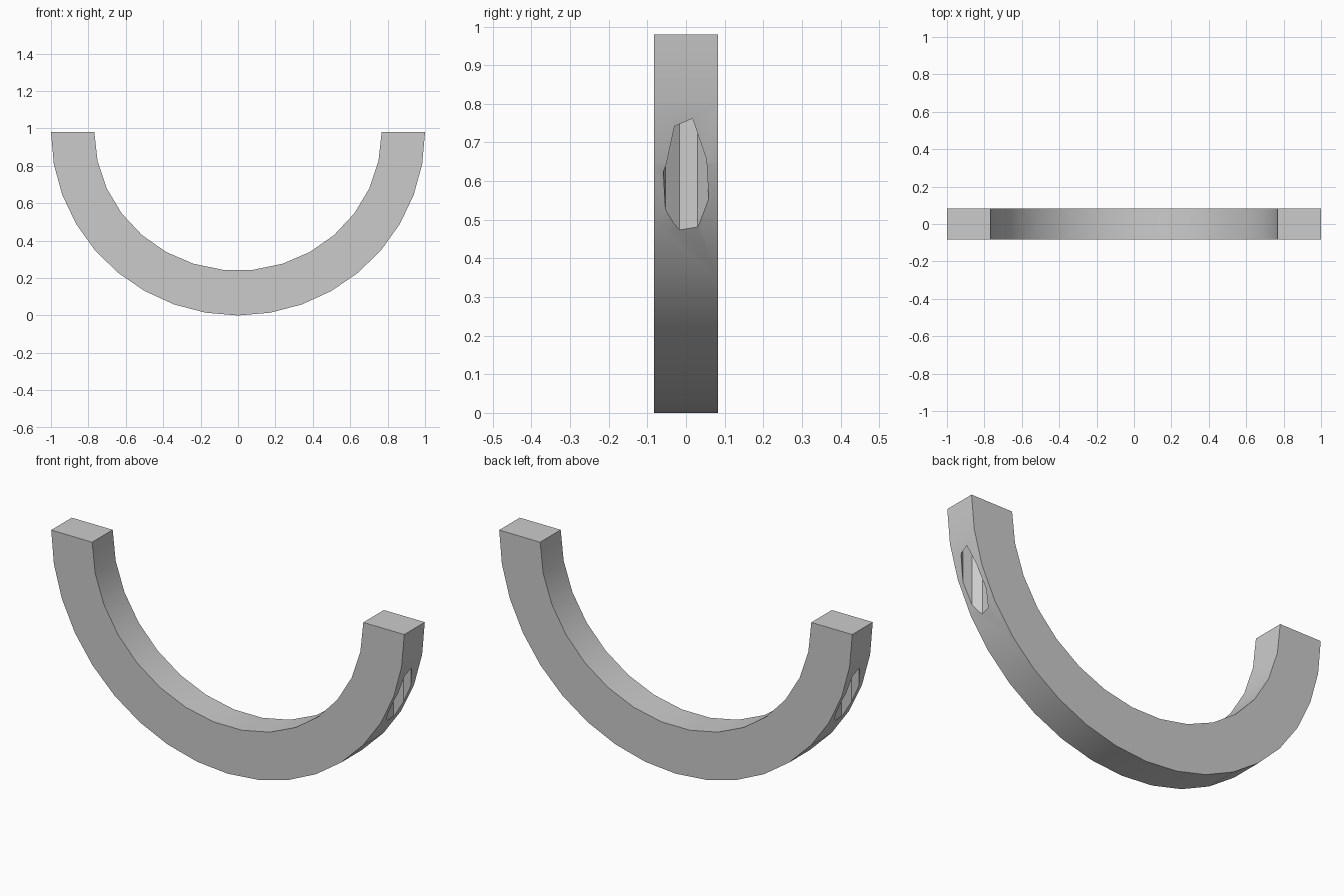
import bpy, bmesh
from math import sin, cos, pi, radians

if "Cube" in bpy.data.objects:
    bpy.data.objects.remove(bpy.data.objects["Cube"])

TOP, HALF = 0.98, 0.083

grey = bpy.data.materials.new("plain_grey")
grey.use_nodes = True
grey.diffuse_color = (0.6, 0.6, 0.6, 1)
grey.node_tree.nodes["Principled BSDF"].inputs["Base Color"].default_value = (0.6, 0.6, 0.6, 1)


def arc(rx, rz, steps):
    """Lower half of an ellipse hanging from the top plane, from -x to +x."""
    return [(-rx * cos(pi * i / steps), TOP - rz * sin(pi * i / steps))
            for i in range(steps + 1)]


# Half ring: outer and inner arcs joined to one profile and extruded
profile = arc(1, TOP, 18) + arc(0.768, 0.74, 15)[::-1]
bm = bmesh.new()
face = bm.faces.new([bm.verts.new((x, -HALF, z)) for x, z in profile])
side = bmesh.ops.extrude_face_region(bm, geom=[face])
bmesh.ops.translate(bm, vec=(0, 2 * HALF, 0),
                    verts=[v for v in side["geom"] if isinstance(v, bmesh.types.BMVert)])
bmesh.ops.recalc_face_normals(bm, faces=bm.faces)
mesh = bpy.data.meshes.new("half_ring")
bm.to_mesh(mesh)
bm.free()
ring = bpy.data.objects.new("half_ring", mesh)
bpy.context.collection.objects.link(ring)
mesh.materials.append(grey)

# Blind upright holes opening on the outer wall of each arm
for name, s in (("left", 1), ("right", -1)):
    bpy.ops.mesh.primitive_cylinder_add(vertices=8, radius=0.061, depth=0.6,
                                        location=(s * 0.913, 0, 0.53),
                                        rotation=(0, 0, radians(16)))
    cutter = bpy.context.object
    cutter.name = name + "_hole_cutter"
    cutter.data.materials.append(grey)
    cutter.hide_render = True
    cutter.hide_set(True)
    cut = ring.modifiers.new(name + "_hole", 'BOOLEAN')
    cut.operation = 'DIFFERENCE'
    cut.solver = 'EXACT'
    cut.object = cutter

# Apply the cuts, drop the cutters and shade the curved walls smooth
bpy.ops.object.select_all(action='DESELECT')
ring.select_set(True)
bpy.context.view_layer.objects.active = ring
for cut in list(ring.modifiers):
    cutter = cut.object
    bpy.ops.object.modifier_apply(modifier=cut.name)
    bpy.data.objects.remove(cutter)
bpy.ops.object.shade_smooth_by_angle(angle=radians(30))
